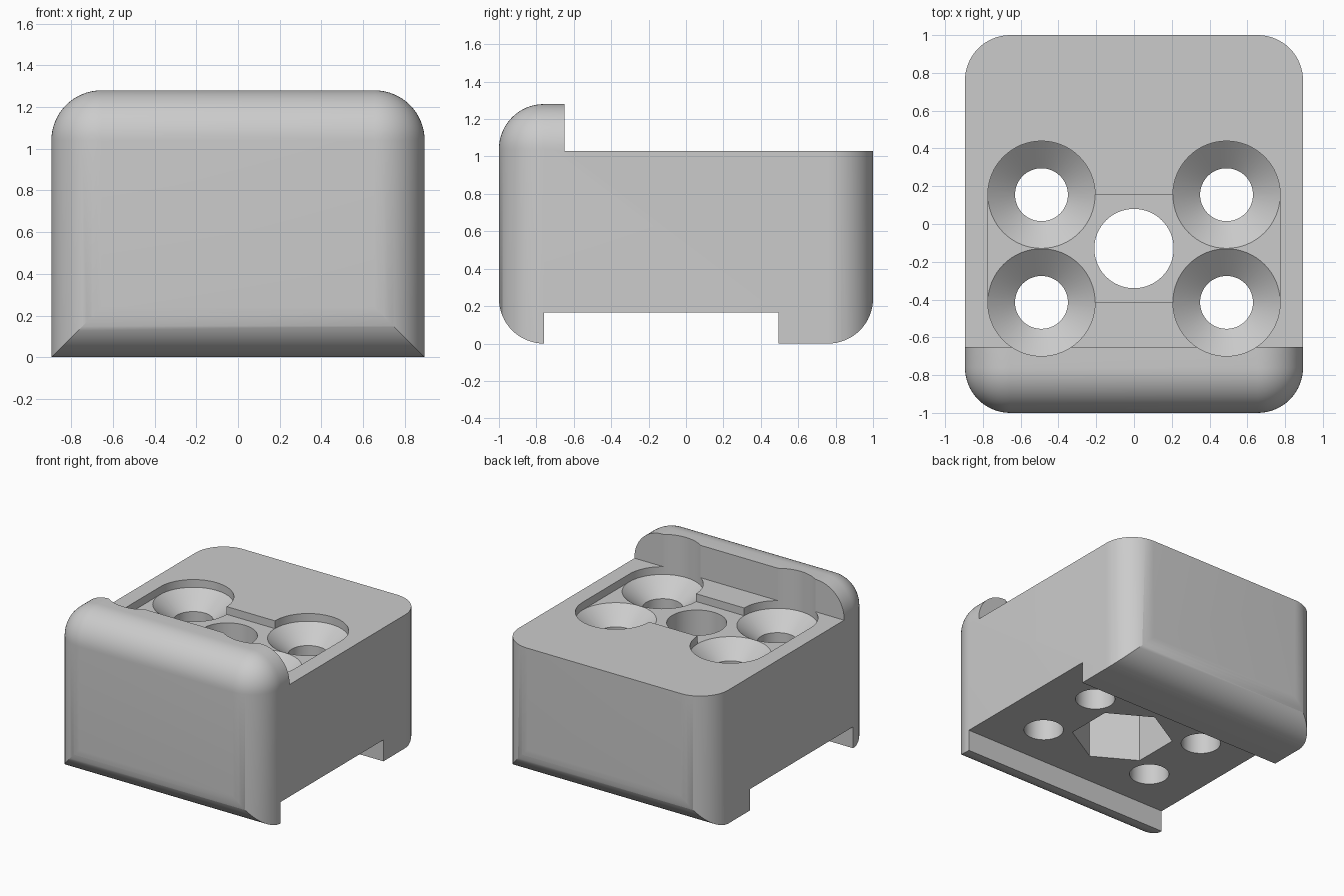
import bpy, bmesh, math
from mathutils import Matrix

cube = bpy.data.objects.get("Cube")
if cube:
    bpy.data.objects.remove(cube, do_unlink=True)

W, R = 0.895, 0.24              # half width, corner radius
TOP, DECK, FLOOR = 1.28, 1.03, 0.97
SLOT = 0.165
MID_Y = -0.13                   # centre of the hole pattern

grey = bpy.data.materials.new("plain grey")
grey.use_nodes = True
COLOR = (0.6, 0.6, 0.6, 1)
grey.diffuse_color = COLOR
grey.node_tree.nodes["Principled BSDF"].inputs["Base Color"].default_value = COLOR


def add_object(name, bm):
    bmesh.ops.recalc_face_normals(bm, faces=bm.faces)
    mesh = bpy.data.meshes.new(name)
    bm.to_mesh(mesh)
    bm.free()
    mesh.materials.append(grey)
    obj = bpy.data.objects.new(name, mesh)
    bpy.context.collection.objects.link(obj)
    return obj


def box(name, x, y0, y1, z0, z1, bevel=0):
    bm = bmesh.new()
    bmesh.ops.create_cube(bm, size=1)
    bm.transform(Matrix.Translation((0, (y0 + y1) / 2, (z0 + z1) / 2))
                 @ Matrix.Diagonal((2 * x, y1 - y0, z1 - z0, 1)))
    if bevel:
        edges = [e for e in bm.edges if max(v.co.z for v in e.verts) > z1 - 0.01]
        bmesh.ops.bevel(bm, geom=edges, offset=bevel, segments=16,
                        profile=0.5, affect='EDGES', clamp_overlap=True)
    return add_object(name, bm)


def extrude_side(name, points, x):
    bm = bmesh.new()
    face = bm.faces.new([bm.verts.new((-x, y, z)) for y, z in points])
    ext = bmesh.ops.extrude_face_region(bm, geom=[face])["geom"]
    verts = [g for g in ext if isinstance(g, bmesh.types.BMVert)]
    bmesh.ops.translate(bm, verts=verts, vec=(2 * x, 0, 0))
    return add_object(name, bm)


def revolve(name, profile, x, y, sides=64, turn=0):
    bm = bmesh.new()
    rings = []
    for r, z in profile:
        rings.append([bm.verts.new((x + r * math.cos(turn + math.tau * i / sides),
                                    y + r * math.sin(turn + math.tau * i / sides), z))
                      for i in range(sides)])
    for a, b in zip(rings, rings[1:]):
        for i in range(sides):
            j = (i + 1) % sides
            bm.faces.new((a[i], a[j], b[j], b[i]))
    bm.faces.new(rings[0])
    bm.faces.new(rings[-1])
    return add_object(name, bm)


def cut(body, tool, operation='DIFFERENCE'):
    mod = body.modifiers.new("cut", 'BOOLEAN')
    mod.operation, mod.object, mod.solver = operation, tool, 'EXACT'
    bpy.context.view_layer.objects.active = body
    bpy.ops.object.modifier_apply(modifier=mod.name)
    bpy.data.objects.remove(tool, do_unlink=True)


def arc(cy, cz, start, end, n=16):
    angles = [math.radians(start + (end - start) * i / n) for i in range(n + 1)]
    return [(cy + R * math.cos(a), cz + R * math.sin(a)) for a in angles]


# Block with rounded upright and top edges: bevel a tall box, trim its base below
body = box("clamp_block", W, -1, 1, -0.5, TOP, 0)
bm = bmesh.new()
bm.from_mesh(body.data)
edges = [e for e in bm.edges if max(v.co.z for v in e.verts) > TOP - 0.01]
bmesh.ops.bevel(bm, geom=edges, offset=R, segments=16, profile=0.5, affect='EDGES')
bm.to_mesh(body.data)
bm.free()

# Side outline: rounded bottom ends, slot underneath, raised front lip
outline = arc(-1 + R, R, 180, 270)
outline += [(-1 + R, SLOT), (0.495, SLOT), (0.495, 0)]
outline += arc(1 - R, R, 270, 360)
outline += [(1.1, R), (1.1, DECK), (-0.65, DECK), (-0.65, 1.5), (-1.1, 1.5), (-1.1, R)]
cut(body, extrude_side("side_outline", outline, 1.2), 'INTERSECT')

# Shallow recess and four countersunk screw holes
cut(body, box("recess", 0.774, MID_Y - 0.285, MID_Y + 0.285, FLOOR, 1.5))
for sx in (-1, 1):
    for sy in (-1, 1):
        profile = [(0.14, -0.2), (0.14, FLOOR - 0.12), (0.284, FLOOR), (0.284, 1.6)]
        cut(body, revolve("screw_hole", profile, sx * 0.49, MID_Y + sy * 0.285))

# Central bolt hole with a hexagonal nut pocket below
cut(body, revolve("bolt_hole", [(0.21, -0.2), (0.21, 1.6)], 0, MID_Y))
cut(body, revolve("nut_pocket", [(0.36, -0.2), (0.36, SLOT + 0.45)], 0, MID_Y,
                  sides=6, turn=math.pi / 6))

# Smooth curved surfaces, crisp cut edges
bpy.ops.object.select_all(action='DESELECT')
body.select_set(True)
bpy.context.view_layer.objects.active = body
bpy.ops.object.shade_smooth_by_angle(angle=math.radians(30))
